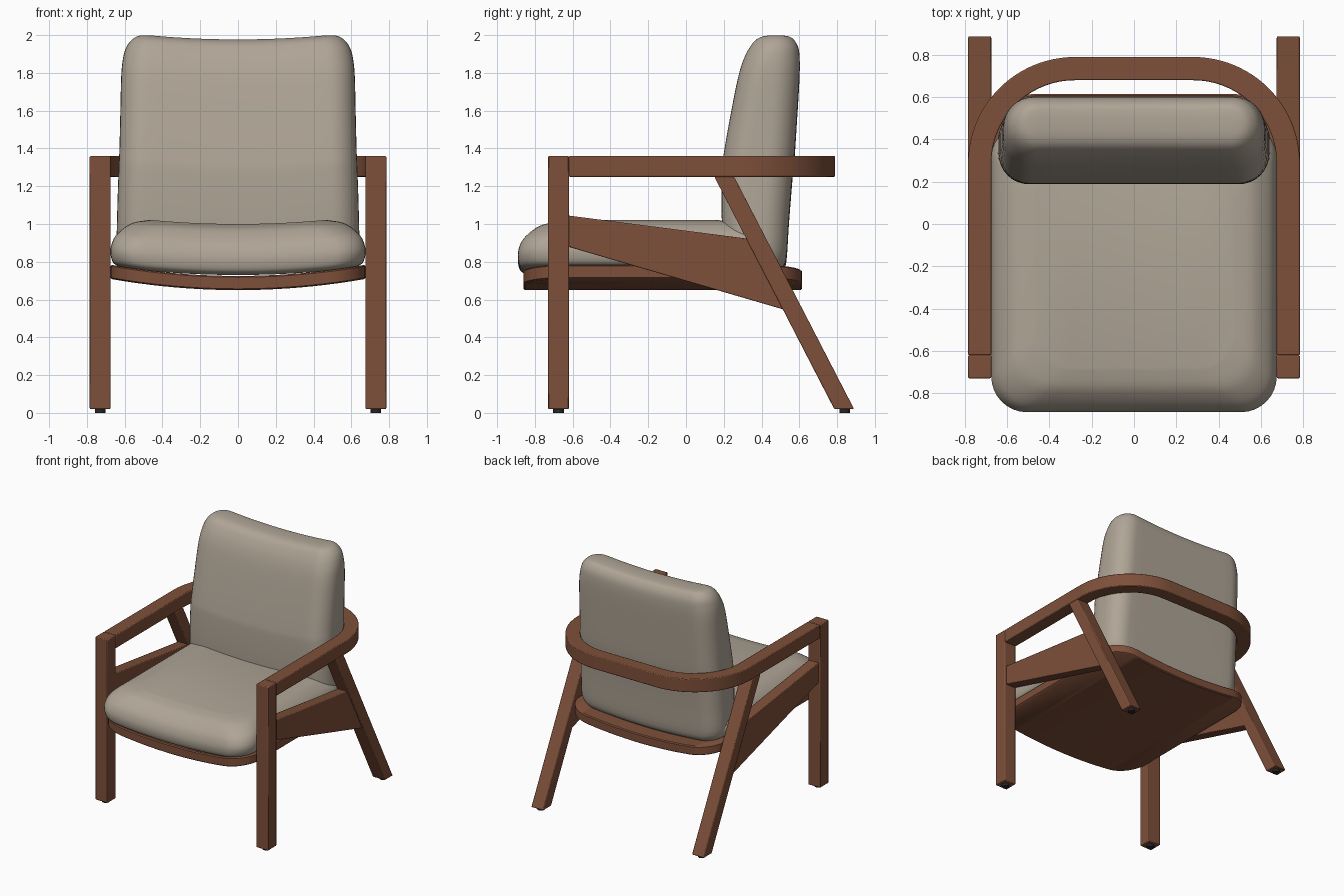
import bpy, bmesh, math

if "Cube" in bpy.data.objects:
    bpy.data.objects.remove(bpy.data.objects["Cube"])


def material(name, rgb):
    m = bpy.data.materials.new(name)
    m.diffuse_color = (*rgb, 1)
    m.use_nodes = True
    m.node_tree.nodes["Principled BSDF"].inputs["Base Color"].default_value = m.diffuse_color
    return m


WOOD = material("warm brown wood", (0.21, 0.08, 0.042))
FABRIC = material("beige fabric", (0.43, 0.375, 0.305))
DARK = material("dark glide", (0.02, 0.02, 0.02))


def finish(bm, name, mat, angle=35, bevel=0):
    bmesh.ops.recalc_face_normals(bm, faces=bm.faces)
    me = bpy.data.meshes.new(name)
    bm.to_mesh(me)
    bm.free()
    me.materials.append(mat)
    ob = bpy.data.objects.new(name, me)
    bpy.context.collection.objects.link(ob)
    bpy.ops.object.select_all(action='DESELECT')
    ob.select_set(True)
    bpy.context.view_layer.objects.active = ob
    bpy.ops.object.shade_smooth_by_angle(angle=math.radians(angle))
    if bevel:
        b = ob.modifiers.new("soft edges", 'BEVEL')
        b.width, b.segments, b.limit_method = bevel, 2, 'ANGLE'
        b.angle_limit = math.radians(35)
    return ob


def side_prism(name, yz, x0, x1):
    """Side profile extruded in x, once for each side of the chair."""
    for side, s in (("left", -1), ("right", 1)):
        bm = bmesh.new()
        a = [bm.verts.new((s * x0, y, z)) for y, z in yz]
        b = [bm.verts.new((s * x1, y, z)) for y, z in yz]
        bm.faces.new(a)
        bm.faces.new(b)
        n = len(yz)
        for i in range(n):
            j = (i + 1) % n
            bm.faces.new((a[i], a[j], b[j], b[i]))
        finish(bm, f"{side}_{name}", WOOD, bevel=0.006)


def smooth_rows(rows, steps=4):
    """Catmull-Rom interpolation of cross-section rows."""
    out = []
    p = [rows[0]] + rows + [rows[-1]]
    for i in range(1, len(p) - 2):
        for k in range(steps):
            t = k / steps
            out.append([0.5 * (2 * b + (c - a) * t + (2 * a - 5 * b + 4 * c - d) * t * t
                               + (3 * b - a - 3 * c + d) * t ** 3)
                        for a, b, c, d in zip(*p[i - 1:i + 3])])
    return out + [rows[-1]]


def pad(name, rows, radius, bend, mat, angle):
    """Stack of rounded rectangles (z, y0, y1, half width), dished by bend * x^2."""
    bm = bmesh.new()
    rings = []
    for z, y0, y1, hx in rows:
        r = min(radius, (y1 - y0) * 0.48)
        front = []
        for i in range(9):
            a = math.pi * (1 + i / 16)
            front.append((-hx + r + r * math.cos(a), y0 + r + r * math.sin(a)))
        mid = [((-1 + 2 * i / 14) * (hx - r), y0) for i in range(1, 14)]
        pts = front + mid + [(-x, y) for x, y in reversed(front)]
        pts += [(x, y0 + y1 - y) for x, y in reversed(pts)]
        rings.append([bm.verts.new((x, y, z + bend * x * x)) for x, y in pts])
    n = len(rings[0])
    for lo, hi in zip(rings, rings[1:]):
        for i in range(n):
            j = (i + 1) % n
            bm.faces.new((lo[i], lo[j], hi[j], hi[i]))
    for ring in (rings[0], rings[-1]):
        for i in range(n // 2 - 1):
            bm.faces.new((ring[i], ring[i + 1], ring[n - 2 - i], ring[n - 1 - i]))
    return finish(bm, name, mat, angle)


# Legs and tapered side rails
side_prism("front_leg", [(-0.73, 0.02), (-0.62, 0.02), (-0.62, 1.36), (-0.73, 1.36)], 0.675, 0.785)
side_prism("rear_leg", [(0.785, 0.02), (0.89, 0.02), (0.255, 1.25), (0.15, 1.25)], 0.675, 0.785)
side_prism("side_rail", [(-0.625, 1.045), (0.33, 0.922), (0.525, 0.545), (-0.625, 0.88)], 0.68, 0.77)

# Armrest: one U-shaped band running around the back
outer, inner = [(0.785, -0.62)], [(0.675, -0.62)]
for i in range(25):
    a = math.pi / 2 * i / 24
    c, s = math.cos(a), math.sin(a)
    outer.append((0.28 + 0.505 * c, 0.285 + 0.505 * s))
    inner.append((0.28 + 0.395 * c, 0.285 + 0.395 * s))
outer += [(-x, y) for x, y in reversed(outer)]
inner += [(-x, y) for x, y in reversed(inner)]
bm = bmesh.new()
vo = [bm.verts.new((x, y, 1.25)) for x, y in outer]
vi = [bm.verts.new((x, y, 1.25)) for x, y in inner]
for i in range(len(vo) - 1):
    bm.faces.new((vo[i], vo[i + 1], vi[i + 1], vi[i]))
ext = bmesh.ops.extrude_face_region(bm, geom=bm.faces[:])
for v in ext["geom"]:
    if isinstance(v, bmesh.types.BMVert):
        v.co.z = 1.36
finish(bm, "armrest", WOOD, bevel=0.006)

# Dished wooden seat base
pad("seat_base", [(z, -0.86 + d, 0.615 - d, 0.675 - d) for z, d in
                  ((0.65, 0.008), (0.657, 0), (0.718, 0), (0.725, 0.008))],
    0.2, 0.13, WOOD, 35)

# Seat cushion (z, inset)
seat = [(0.73, 0.06), (0.75, 0.015), (0.80, 0), (0.85, 0.006), (0.90, 0.03),
        (0.95, 0.08), (0.98, 0.13), (1.0, 0.21)]
pad("seat_cushion", smooth_rows([(z, -0.89 + d, 0.48 - d, 0.675 - d) for z, d in seat]),
    0.17, 0.1, FABRIC, 60)

# Back cushion (z, front y, back y, half width)
pad("back_cushion", smooth_rows([
    (0.735, 0.25, 0.50, 0.60), (0.79, 0.21, 0.53, 0.64), (1.0, 0.19, 0.545, 0.64),
    (1.25, 0.19, 0.565, 0.632), (1.35, 0.20, 0.575, 0.628), (1.55, 0.235, 0.588, 0.623),
    (1.75, 0.275, 0.60, 0.618), (1.85, 0.305, 0.602, 0.607), (1.91, 0.335, 0.595, 0.587),
    (1.95, 0.365, 0.575, 0.555), (1.97, 0.40, 0.55, 0.52), (1.977, 0.44, 0.51, 0.47)]),
    0.14, 0.1, FABRIC, 60)

# Floor glides
for side, x in (("left", -0.73), ("right", 0.73)):
    for place, y in (("front", -0.675), ("rear", 0.84)):
        bm = bmesh.new()
        bmesh.ops.create_cone(bm, cap_ends=True, segments=20, radius1=0.028, radius2=0.028, depth=0.025)
        bmesh.ops.translate(bm, verts=bm.verts, vec=(x, y, 0.0125))
        finish(bm, f"{side}_{place}_glide", DARK)
